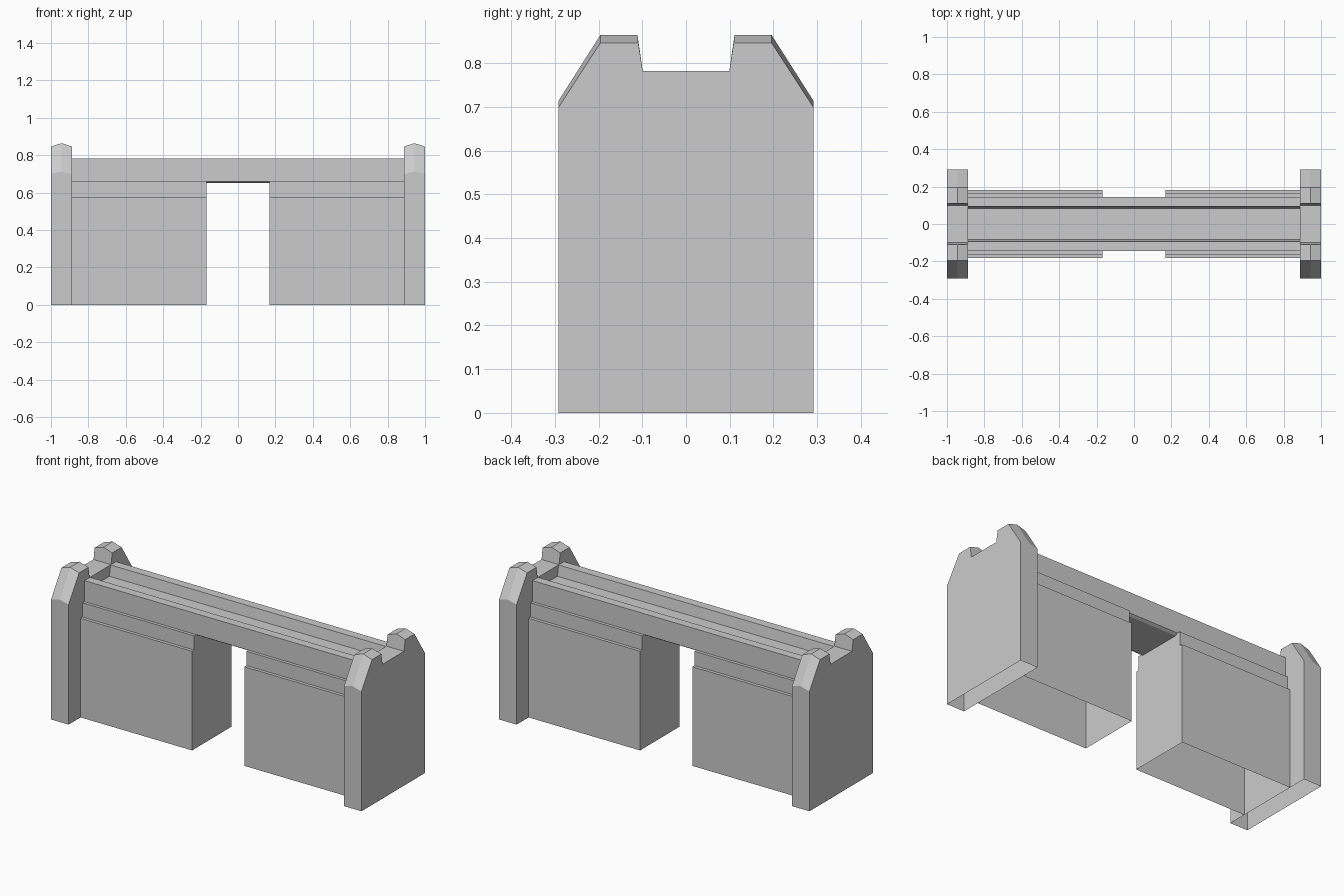
import bpy, bmesh

if "Cube" in bpy.data.objects:
    bpy.data.objects.remove(bpy.data.objects["Cube"])


def full(half):
    """Mirror a half profile of (y, z) points across y = 0."""
    return half + [(-y, z) for y, z in reversed(half)]


def loft(name, slices, closed=False, cap_start=True, cap_end=True, mirror=False):
    """Skin a list of (x, [(y, z), ...]) cross-sections into one part."""
    bm = bmesh.new()
    rings = [[bm.verts.new((x, y, z)) for y, z in prof] for x, prof in slices]
    n = len(rings[0])
    for a, b in zip(rings, rings[1:]):
        for i in range(n if closed else n - 1):
            j = (i + 1) % n
            bm.faces.new((a[i], a[j], b[j], b[i]))
    if cap_start:
        bm.faces.new(rings[0])
    if cap_end:
        bm.faces.new(rings[-1])
    bmesh.ops.recalc_face_normals(bm, faces=bm.faces)
    mesh = bpy.data.meshes.new(name)
    bm.to_mesh(mesh)
    bm.free()
    obj = bpy.data.objects.new(name, mesh)
    bpy.context.collection.objects.link(obj)
    if mirror:
        obj.modifiers.new("Mirror", 'MIRROR').use_axis[0] = True
    return obj


INNER, OUTER, GAP = 0.887, 1.0, 0.168

# End posts: notched top with a raised ridge down the middle, open underneath
edge = full([(0.292, 0), (0.292, 0.698), (0.196, 0.846), (0.109, 0.846), (0.099, 0.782)])
ridge = full([(0.292, 0), (0.292, 0.713), (0.196, 0.864), (0.111, 0.864), (0.099, 0.782)])
loft("end_posts", [(INNER, edge), ((INNER + OUTER) / 2, ridge), (OUTER, edge)], mirror=True)

# Stepped wall blocks on either side of the doorway, open underneath
block = full([(0.182, 0), (0.182, 0.577), (0.163, 0.577), (0.163, 0.66)])
loft("wall_blocks", [(GAP, block), (INNER, block)], cap_end=False, mirror=True)

# Top beam with a channel along its length
beam = full([(0.13, 0.65), (0.145, 0.66), (0.145, 0.782), (0.094, 0.782), (0.084, 0.72)])
loft("top_beam", [(-INNER, beam), (INNER, beam)], closed=True)
